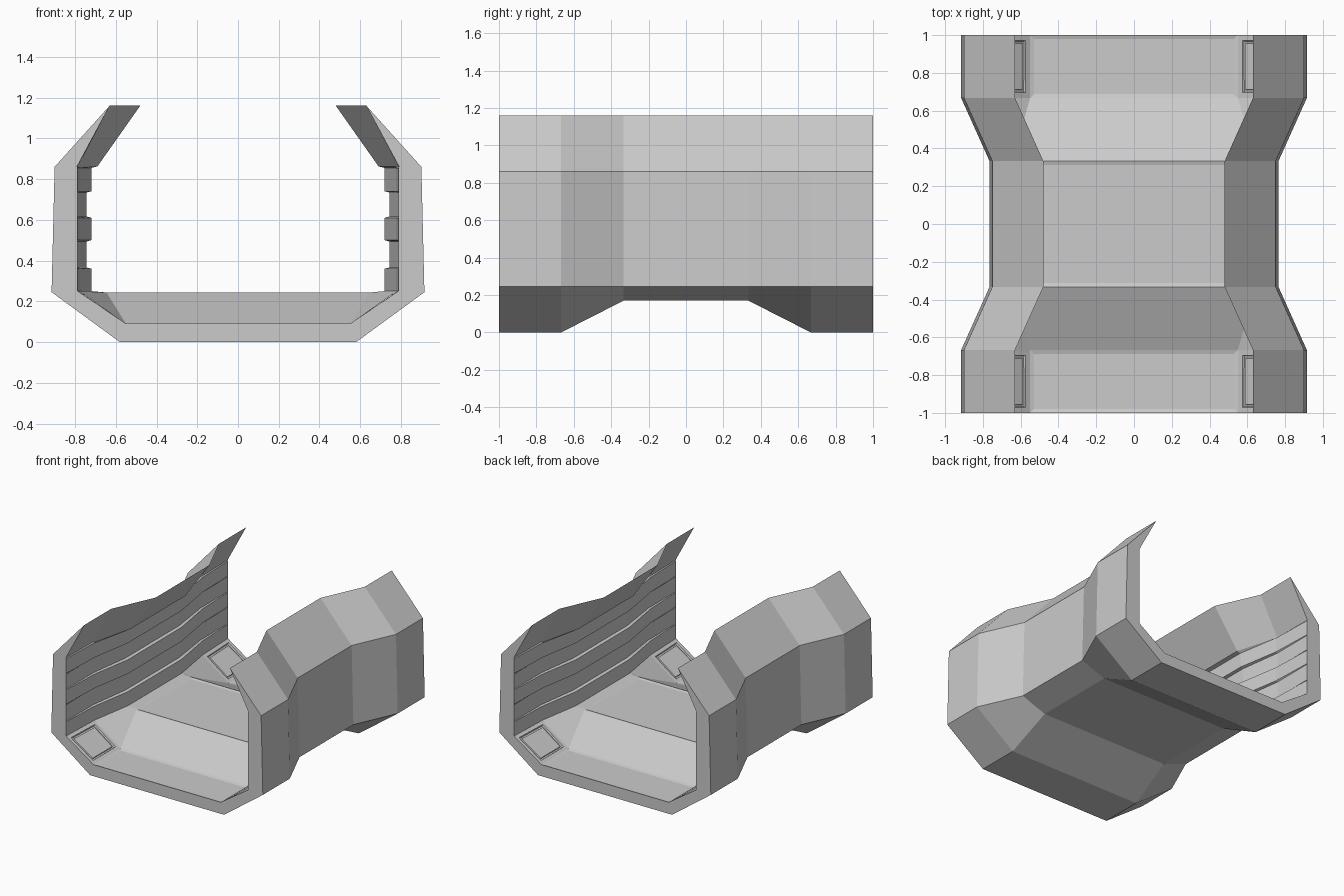
import bpy, bmesh

if "Cube" in bpy.data.objects:
    bpy.data.objects.remove(bpy.data.objects["Cube"])


def half_profiles(outer_shift, bottom, floor, bar, groove, top):
    """Right half outline: outer skin (tip to floor) and inner skin (floor to roof)."""
    s = outer_shift
    outer = [(.63 - s, 1.16), (.90 - s, .86), (.915 - s, .245), bottom]
    inner = [floor]
    # three horizontal bars with two grooves between them
    for i, (z0, z1) in enumerate([(.25, .36), (.50, .61), (.74, .855)]):
        inner += [(bar, z0), (bar, z1)]
        if i < 2:
            z_next = (.50, .74)[i]
            inner += [(groove, z1 + .006), (groove, z_next - .006)]
    inner.append((top, .862))
    return outer, inner


def ring(profile):
    outer, inner = profile
    flip = lambda pts: [(-x, z) for x, z in pts]
    return outer + flip(outer[::-1]) + flip(inner[::-1]) + inner


end = ring(half_profiles(0, (.58, 0), (.55, .09), .787, .788, .79))
flare = ring(half_profiles(0, (.58, 0), (.55, .09), .775, .789, .785))
waist = ring(half_profiles(.15, (.56, .17), (.645, .243), .72, .743, .69))

# Corridor shell: loft the cross-sections along y
stations = [(-1, end), (-.667, flare), (-.333, waist),
            (.333, waist), (.667, flare), (1, end)]
bm = bmesh.new()
rows = [[bm.verts.new((x, y, z)) for x, z in pts] for y, pts in stations]
count = len(end)
n_inner = (count - 8) // 2
left_tip, floor_edge = 7, 7 + n_inner
panels = {}
for r in range(len(rows) - 1):
    for i in range(count):
        j = (i + 1) % count
        panels[r, i] = bm.faces.new((rows[r][i], rows[r][j],
                                     rows[r + 1][j], rows[r + 1][i]))
bm.faces.new(rows[0])
bm.faces.new(rows[-1])
bmesh.ops.recalc_face_normals(bm, faces=bm.faces)

# Recessed floor panels
for r in (0, 2, 4):
    bmesh.ops.inset_individual(bm, faces=[panels[r, floor_edge]],
                               thickness=.03, depth=-.006)
# Framed plates on the sloping lower corners at both ends
for r in (0, 4):
    for i in (floor_edge - 1, floor_edge + 1):
        f = panels[r, i]
        bmesh.ops.inset_individual(bm, faces=[f], thickness=.04, depth=0)
        bmesh.ops.inset_individual(bm, faces=[f], thickness=.006, depth=-.012)
        bmesh.ops.inset_individual(bm, faces=[f], thickness=.014, depth=0)
        bmesh.ops.inset_individual(bm, faces=[f], thickness=.004, depth=.008)

mesh = bpy.data.meshes.new("corridor_shell")
bm.to_mesh(mesh)
bm.free()
shell = bpy.data.objects.new("corridor_shell", mesh)
bpy.context.collection.objects.link(shell)
